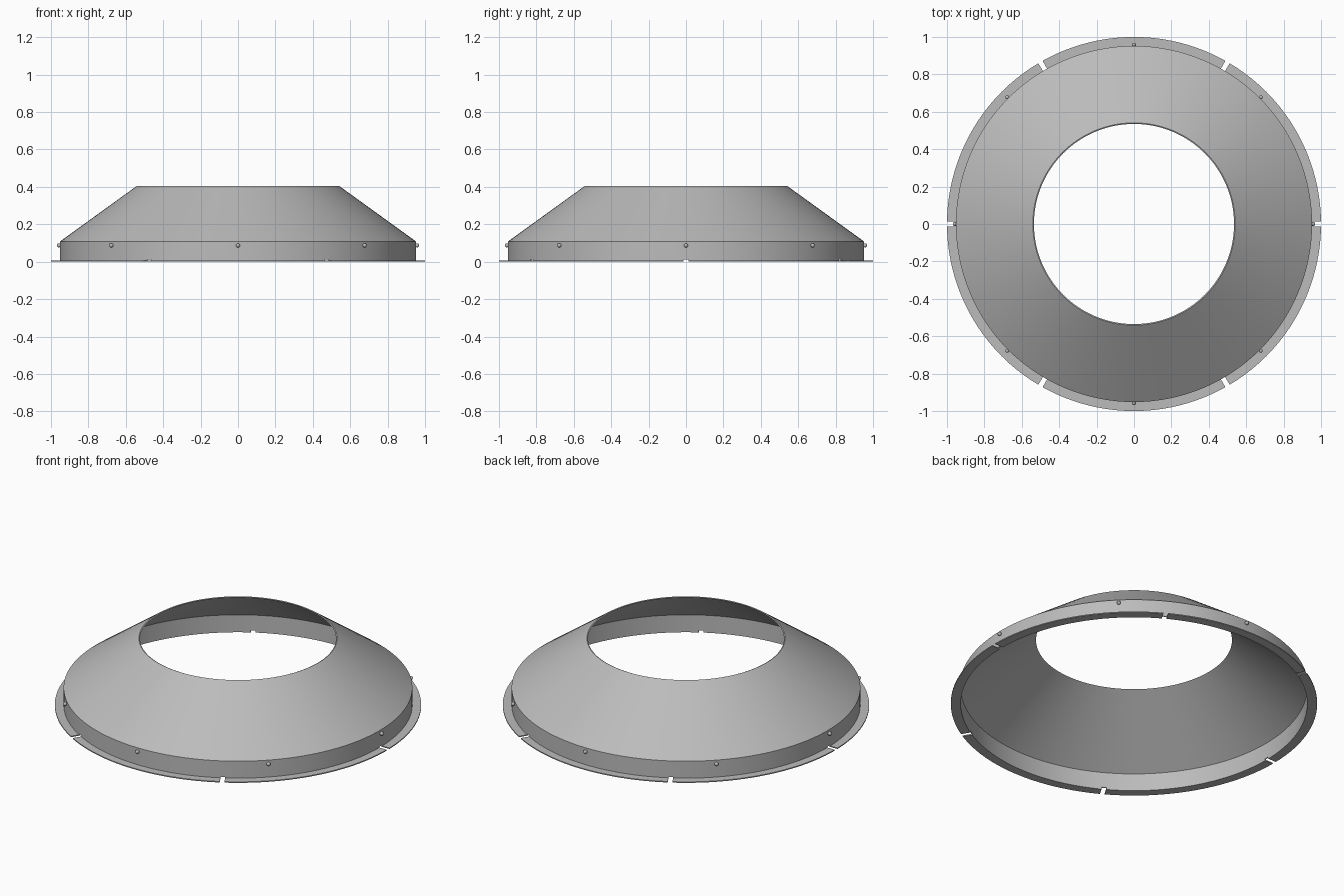
import bpy, bmesh
from math import cos, sin, radians, tau
from mathutils import Matrix, Vector

cube = bpy.data.objects.get("Cube")
if cube:
    bpy.data.objects.remove(cube)

SEGMENTS = 128
WALL = 0.952      # outer radius of the upright collar
THICK = 0.006     # sheet thickness


def make_material(name, colour):
    mat = bpy.data.materials.new(name)
    mat.use_nodes = True
    mat.diffuse_color = colour
    bsdf = mat.node_tree.nodes["Principled BSDF"]
    bsdf.inputs["Base Color"].default_value = colour
    return mat


def make_object(name, bm, mat=None):
    bmesh.ops.recalc_face_normals(bm, faces=bm.faces)
    mesh = bpy.data.meshes.new(name)
    bm.to_mesh(mesh)
    bm.free()
    obj = bpy.data.objects.new(name, mesh)
    bpy.context.collection.objects.link(obj)
    if mat:
        mesh.materials.append(mat)
    return obj


def activate(obj):
    bpy.ops.object.select_all(action='DESELECT')
    obj.select_set(True)
    bpy.context.view_layer.objects.active = obj


def lathe(name, profile, mat):
    """Revolve a closed (radius, height) outline around z."""
    bm = bmesh.new()
    rings = []
    for i in range(SEGMENTS):
        a = tau * i / SEGMENTS
        rings.append([bm.verts.new((r * cos(a), r * sin(a), z)) for r, z in profile])
    n = len(profile)
    for i, ring in enumerate(rings):
        nxt = rings[(i + 1) % SEGMENTS]
        for j in range(n):
            k = (j + 1) % n
            bm.faces.new((ring[j], nxt[j], nxt[k], ring[k]))
    return make_object(name, bm, mat)


steel = make_material("grey sheet metal", (0.5, 0.5, 0.5, 1))

# Folded sheet: flat flange, upright collar and sloping cone
shell = lathe("flashing_cone", [
    (1.0, 0), (1.0, THICK), (WALL, THICK), (WALL, 0.108), (0.541, 0.405),
    (0.535, 0.402), (WALL - THICK, 0.105), (WALL - THICK, 0)], steel)

# Six slots cut through the flange and the foot of the collar
bm = bmesh.new()
for i in range(6):
    place = (Matrix.Rotation(radians(60 * i), 4, 'Z')
             @ Matrix.Translation((0.99, 0, 0))
             @ Matrix.Diagonal((0.1, 0.026, 0.024, 1)))
    bmesh.ops.create_cube(bm, size=1, matrix=place)
cutter = make_object("slot_cutter", bm)
cutter.hide_render = True
cut = shell.modifiers.new("slots", 'BOOLEAN')
cut.operation = 'DIFFERENCE'
cut.solver = 'EXACT'
cut.object = cutter
activate(shell)
bpy.ops.object.modifier_apply(modifier=cut.name)
bpy.data.objects.remove(cutter)
bpy.ops.object.shade_smooth_by_angle(angle=radians(25))

# Eight round rivet heads around the collar
bm = bmesh.new()
for i in range(8):
    a = radians(45 * i)
    centre = Vector((cos(a), sin(a), 0)) * 0.958 + Vector((0, 0, 0.087))
    bmesh.ops.create_uvsphere(bm, u_segments=16, v_segments=10, radius=0.011,
                              matrix=Matrix.Translation(centre))
rivets = make_object("rivets", bm, steel)
activate(rivets)
bpy.ops.object.shade_smooth_by_angle(angle=radians(40))
